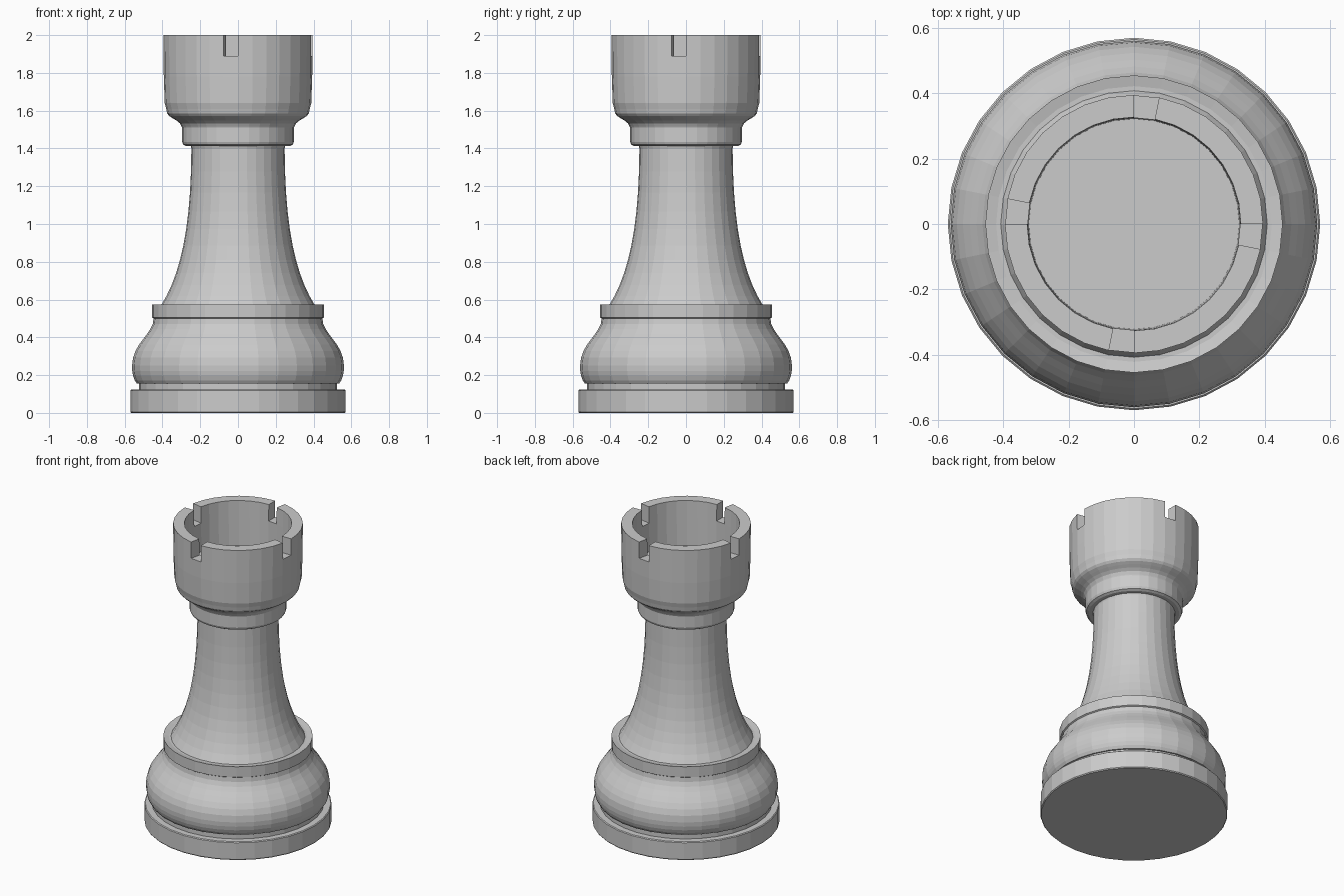
import bpy, bmesh, math
from mathutils import Vector, geometry

cube = bpy.data.objects.get("Cube")
if cube:
    bpy.data.objects.remove(cube)

SIDES = 32

stone = bpy.data.materials.new("light_grey")
stone.use_nodes = True
GREY = (0.6, 0.6, 0.6, 1)
stone.diffuse_color = GREY
stone.node_tree.nodes["Principled BSDF"].inputs["Base Color"].default_value = GREY


def arc(start, start_handle, end_handle, end, steps):
    """Smooth profile section as (radius, height) points."""
    pts = [Vector((r, z, 0)) for r, z in (start, start_handle, end_handle, end)]
    return [(p.x, p.y) for p in geometry.interpolate_bezier(*pts, steps)]


# Foot disc and groove
profile = [(0.565, 0), (0.57, 0.006), (0.57, 0.118), (0.565, 0.123),
           (0.525, 0.123), (0.525, 0.155)]
# Rounded lower bulge, then waist and lip
profile += arc((0.535, 0.155), (0.553, 0.175), (0.562, 0.21), (0.561, 0.25), 5)
profile += arc((0.561, 0.25), (0.56, 0.37), (0.445, 0.42), (0.447, 0.50), 9)[1:]
profile += [(0.455, 0.505), (0.455, 0.575), (0.422, 0.568)]
# Tapering stem
profile += arc((0.408, 0.568), (0.305, 0.73), (0.248, 0.98), (0.247, 1.40), 11)
# Collar
profile += [(0.25, 1.412), (0.275, 1.412), (0.29, 1.42), (0.296, 1.435), (0.296, 1.51)]
# Flare up to the turret
profile += arc((0.298, 1.515), (0.305, 1.55), (0.365, 1.56), (0.375, 1.585), 6)
profile += [(0.38, 1.61), (0.388, 1.64), (0.393, 1.78)]
# Battlement rows: outer wall, rim, inner wall, then cup floor
first = len(profile)
profile += [(0.394, 1.89), (0.395, 2.0), (0.327, 2.0), (0.325, 1.89), (0.322, 1.70)]

bm = bmesh.new()
rings = []
for r, z in profile:
    rings.append([bm.verts.new((r * math.cos(a), r * math.sin(a), z))
                  for a in (math.tau * i / SIDES for i in range(SIDES))])

for i in range(SIDES):
    j = (i + 1) % SIDES
    notch = i % 8 == 7
    for k in range(len(rings) - 1):
        if notch and first <= k < first + 3:
            continue
        low, high = rings[k], rings[k + 1]
        bm.faces.new((low[i], low[j], high[j], high[i]))
    if notch:
        # Notch floor and its two side cheeks
        outer, inner = rings[first], rings[first + 3]
        bm.faces.new((outer[i], outer[j], inner[j], inner[i]))
        for s in (i, j):
            bm.faces.new([rings[first + n][s] for n in range(4)])

# Underside and cup floor
bm.faces.new(rings[0][::-1])
bm.faces.new(rings[-1])
bmesh.ops.recalc_face_normals(bm, faces=bm.faces)

mesh = bpy.data.meshes.new("castle_piece")
bm.to_mesh(mesh)
bm.free()
mesh.materials.append(stone)
piece = bpy.data.objects.new("castle_piece", mesh)
bpy.context.collection.objects.link(piece)
